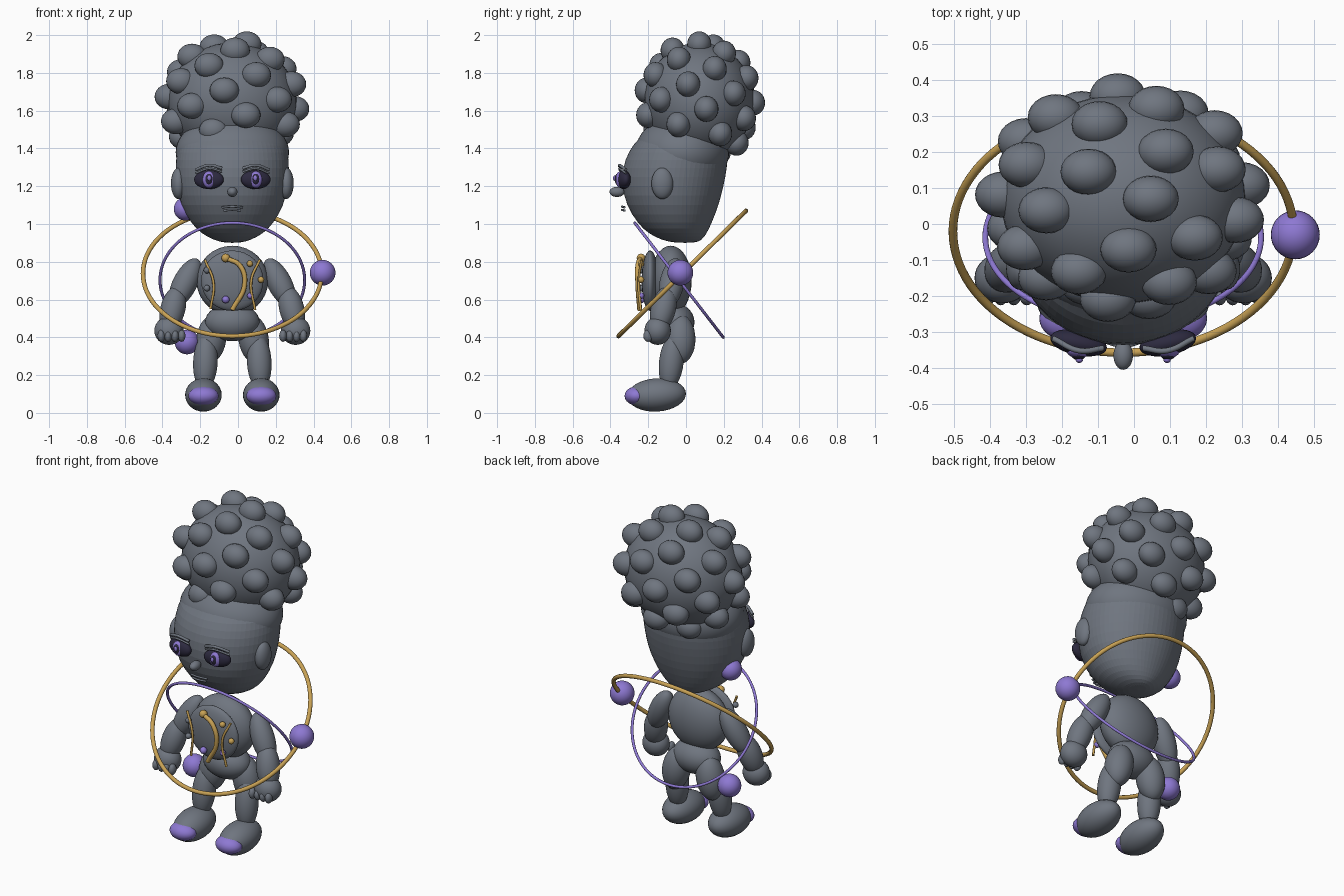
import bpy, bmesh, math
from mathutils import Vector

if "Cube" in bpy.data.objects:
    bpy.data.objects.remove(bpy.data.objects["Cube"], do_unlink=True)

CX = -0.03  # symmetry plane of the figure


def material(name, rgb):
    m = bpy.data.materials.new(name)
    m.use_nodes = True
    m.diffuse_color = (*rgb, 1)
    m.node_tree.nodes["Principled BSDF"].inputs["Base Color"].default_value = (*rgb, 1)
    return m


GREY = material("slate grey", (0.16, 0.18, 0.215))
PURPLE = material("soft purple", (0.27, 0.19, 0.65))
GOLD = material("warm gold", (0.58, 0.36, 0.09))
DARK = material("dark navy", (0.026, 0.023, 0.05))


def finish(name, mat):
    ob = bpy.context.object
    ob.name = name
    ob.data.materials.append(mat)
    bpy.ops.object.shade_smooth()
    return ob


def ball(name, loc, size, mat=GREY, rot=(0, 0, 0), seg=32):
    bpy.ops.mesh.primitive_uv_sphere_add(segments=seg, ring_count=seg // 2,
                                         location=loc, rotation=rot)
    bpy.context.object.scale = size if isinstance(size, tuple) else (size,) * 3
    return finish(name, mat)


def limb(name, a, b, r, mat=GREY):
    """Ellipsoid whose poles lie at a and b."""
    a, b = Vector(a), Vector(b)
    rot = (b - a).to_track_quat("Z", "Y").to_euler()
    return ball(name, (a + b) / 2, (r, r, (b - a).length / 2), mat, rot)


def tube(name, pts, r, mat):
    cu = bpy.data.curves.new(name, "CURVE")
    cu.dimensions = "3D"
    cu.bevel_depth = r
    cu.bevel_resolution = 3
    cu.use_fill_caps = True
    sp = cu.splines.new("BEZIER")
    sp.bezier_points.add(len(pts) - 1)
    for bp, p in zip(sp.bezier_points, pts):
        bp.co = p
        bp.handle_left_type = bp.handle_right_type = "AUTO"
    ob = bpy.data.objects.new(name, cu)
    bpy.context.collection.objects.link(ob)
    bpy.ops.object.select_all(action="DESELECT")
    ob.select_set(True)
    bpy.context.view_layer.objects.active = ob
    bpy.ops.object.convert(target="MESH")
    return finish(name, mat)


def ring(name, loc, major, minor, tilt, mat):
    bpy.ops.mesh.primitive_torus_add(location=loc, rotation=(math.radians(tilt), 0, 0),
                                     major_radius=major, minor_radius=minor,
                                     major_segments=96, minor_segments=12)
    return finish(name, mat)


def loft(name, rings, mat, seg=32):
    """Stack of elliptical rings: height, half width, front y, back y."""
    bm = bmesh.new()
    loops = []
    for z, rx, y0, y1 in rings:
        angles = [math.tau * i / seg for i in range(seg)]
        loops.append([bm.verts.new((CX + rx * math.cos(t),
                                    (y0 + y1) / 2 + (y1 - y0) / 2 * math.sin(t), z))
                      for t in angles])
    for lo, hi in zip(loops, loops[1:]):
        for i in range(seg):
            j = (i + 1) % seg
            bm.faces.new((lo[i], lo[j], hi[j], hi[i]))
    bm.faces.new(loops[0][::-1])
    bm.faces.new(loops[-1])
    me = bpy.data.meshes.new(name)
    bm.to_mesh(me)
    bm.free()
    ob = bpy.data.objects.new(name, me)
    bpy.context.collection.objects.link(ob)
    bpy.context.view_layer.objects.active = ob
    ob.modifiers.new("smooth", "SUBSURF").levels = 1
    ob.modifiers["smooth"].render_levels = 1
    return finish(name, mat)


# Hair: a big ball covered with curls on a golden-angle spiral
HAIR = Vector((CX, 0.07, 1.65))
ball("hair_ball", HAIR, (0.34, 0.29, 0.31), seg=48)
CURLS = 38
for i in range(CURLS):
    h = 1 - (2 * i + 1) / CURLS
    w, t = math.sqrt(1 - h * h), i * math.pi * (3 - math.sqrt(5))
    p = HAIR + Vector((0.335 * w * math.cos(t), 0.285 * w * math.sin(t), 0.31 * h))
    ball("hair_curl", p, (0.078, 0.064, 0.068), seg=24)

# Head, tapering to the chin
loft("head", [(0.9, 0.04, -0.06, 0.05), (0.915, 0.1, -0.13, 0.085),
              (0.95, 0.165, -0.2, 0.11), (1.0, 0.217, -0.255, 0.135),
              (1.1, 0.275, -0.318, 0.175), (1.2, 0.297, -0.34, 0.2),
              (1.3, 0.303, -0.337, 0.22), (1.38, 0.296, -0.307, 0.222),
              (1.45, 0.275, -0.26, 0.21), (1.52, 0.21, -0.16, 0.17),
              (1.55, 0.1, -0.07, 0.1)], GREY)
ball("hair_cap", (CX, -0.02, 1.38), (0.3, 0.248, 0.2), seg=48)
ball("nose", (CX, -0.365, 1.17), (0.027, 0.04, 0.027))
for z, w in ((1.092, 0.055), (1.075, 0.045)):
    tube("lip", [(CX - w, -0.325, z - 0.004), (CX, -0.338, z), (CX + w, -0.325, z - 0.004)],
         0.006, GREY)

# Torso and hips
ball("torso", (CX, -0.08, 0.7), (0.19, 0.11, 0.185))
ball("chest_plate", (CX, -0.19, 0.7), (0.165, 0.045, 0.16))
ball("hips", (CX, -0.06, 0.48), (0.145, 0.105, 0.1))

# Paired parts
for s, side in ((-1, "right"), (1, "left")):
    def at(dx, y, z):
        return (CX + s * dx, y, z)

    ball(side + "_ear", at(0.285, -0.125, 1.215), (0.04, 0.058, 0.083))
    # Eyes
    turn = (0, 0, s * 0.2)
    ball(side + "_eye", at(0.124, -0.33, 1.235), (0.08, 0.035, 0.05), DARK, turn)
    ball(side + "_iris", at(0.124, -0.35, 1.235), (0.034, 0.023, 0.043), PURPLE)
    ball(side + "_pupil", at(0.124, -0.362, 1.237), (0.021, 0.016, 0.03), DARK)
    ball(side + "_eye_glint", at(0.122, -0.378, 1.243), (0.01, 0.008, 0.014), PURPLE)
    for name, z, r in (("_brow", 1.295, 0.008), ("_eyelid", 1.277, 0.006)):
        tube(side + name, [at(0.055, -0.345, z), at(0.12, -0.352, z + 0.016),
                           at(0.195, -0.318, z - 0.008)], r, GREY)
    # Arms and hands
    limb(side + "_upper_arm", at(0.185, -0.05, 0.815), at(0.315, -0.1, 0.56), 0.065)
    limb(side + "_forearm", at(0.285, -0.09, 0.67), at(0.345, -0.15, 0.43), 0.066)
    ball(side + "_hand", at(0.335, -0.15, 0.435), (0.078, 0.07, 0.075))
    for k in range(4):
        ball(side + "_finger", at(0.268 + 0.036 * k, -0.2, 0.408), (0.02, 0.026, 0.032), seg=16)
    # Legs and feet
    limb(side + "_thigh", at(0.09, -0.03, 0.52), at(0.135, -0.03, 0.26), 0.08)
    limb(side + "_shin", at(0.135, -0.06, 0.42), at(0.15, -0.095, 0.12), 0.065)
    ball(side + "_foot", at(0.153, -0.155, 0.095), (0.097, 0.155, 0.088), rot=(0.06, 0, 0))
    ball(side + "_toe_cap", at(0.153, -0.262, 0.09), (0.08, 0.063, 0.05), PURPLE)

# Chest ornaments
tube("left_cord", [(0.115, -0.235, 0.81), (0.07, -0.25, 0.7), (0.09, -0.24, 0.545)], 0.007, GOLD)
tube("right_cord", [(-0.175, -0.235, 0.81), (-0.13, -0.25, 0.69), (-0.145, -0.24, 0.55)],
     0.007, GOLD)
tube("main_cord", [(-0.065, -0.24, 0.82), (0.01, -0.255, 0.78), (0.035, -0.255, 0.68),
                   (-0.03, -0.245, 0.545)], 0.013, GOLD)
for x, z, r, mat in ((-0.065, 0.82, 0.023, GOLD), (0.063, 0.79, 0.017, GOLD),
                     (0.122, 0.705, 0.017, GOLD), (-0.165, 0.755, 0.017, GREY),
                     (-0.165, 0.66, 0.017, GREY), (-0.065, 0.6, 0.02, PURPLE),
                     (0.065, 0.62, 0.017, PURPLE)):
    ball("chest_bead", (x, -0.238, z), r, mat, seg=16)

# Orbiting rings and spheres
ring("gold_ring", (CX, -0.02, 0.738), 0.473, 0.012, 44.5, GOLD)
ring("purple_ring", (CX, -0.037, 0.703), 0.383, 0.008, -52.3, PURPLE)
for x, z, r in ((0.448, 0.742, 0.068), (-0.278, 1.08, 0.062), (-0.27, 0.375, 0.065)):
    ball("orbit_sphere", (x, -0.03, z), r, PURPLE)
